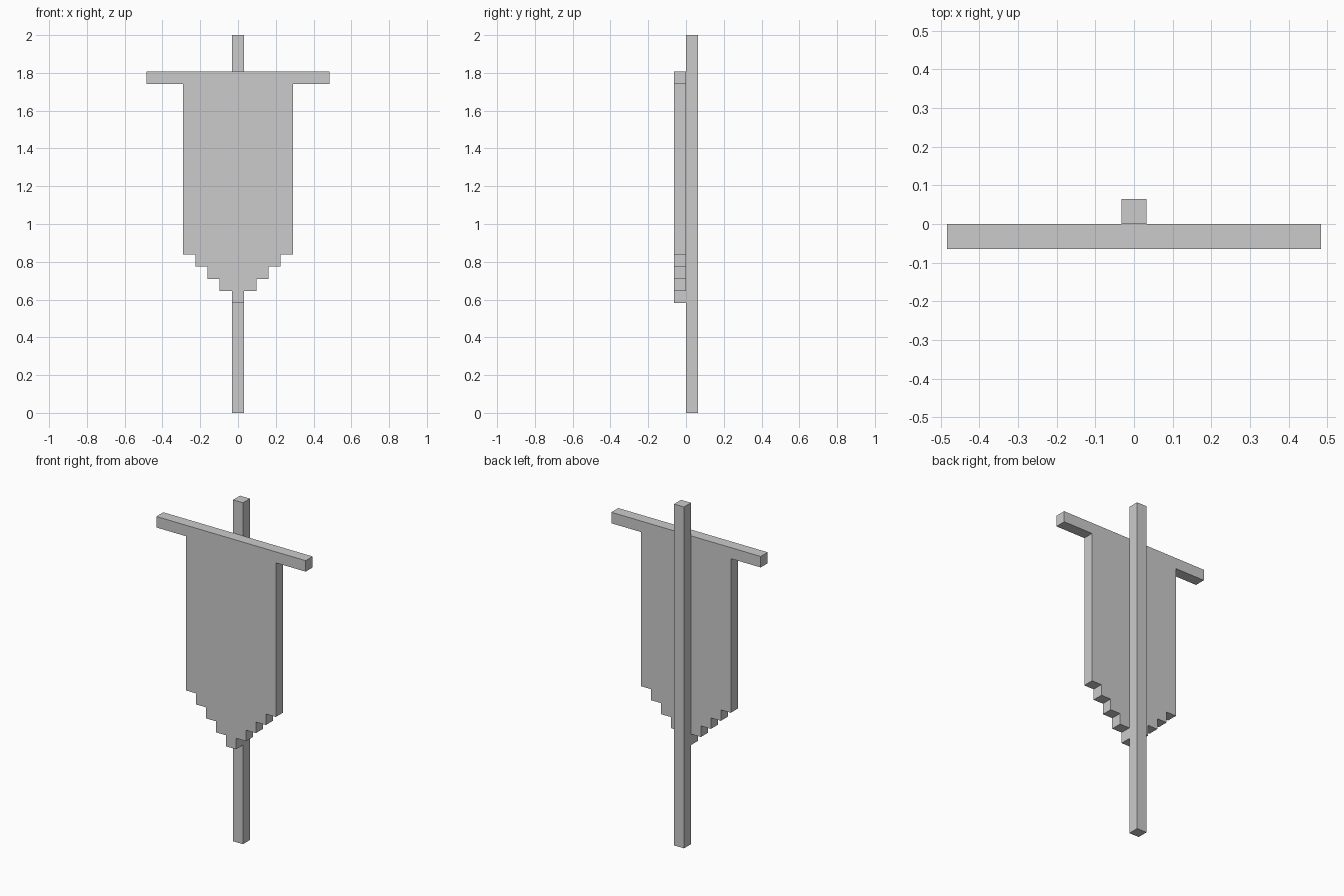
import bpy, bmesh

if "Cube" in bpy.data.objects:
    bpy.data.objects.remove(bpy.data.objects["Cube"])

U = 2 / 31  # one block; the pole is 31 blocks tall


def extruded(name, half_outline, y0, y1):
    """Mirror a right-hand outline (x, z in blocks) and extrude it along y."""
    outline = half_outline + [(-x, z) for x, z in reversed(half_outline)]
    bm = bmesh.new()
    face = bm.faces.new([bm.verts.new((x * U, y0 * U, z * U)) for x, z in outline])
    ext = bmesh.ops.extrude_face_region(bm, geom=[face])
    moved = [g for g in ext["geom"] if isinstance(g, bmesh.types.BMVert)]
    bmesh.ops.translate(bm, verts=moved, vec=(0, (y1 - y0) * U, 0))
    bmesh.ops.recalc_face_normals(bm, faces=bm.faces)
    mesh = bpy.data.meshes.new(name)
    bm.to_mesh(mesh)
    bm.free()
    obj = bpy.data.objects.new(name, mesh)
    bpy.context.collection.objects.link(obj)
    return obj


# Upright pole behind the cloth
extruded("pole", [(0.5, 0), (0.5, 31)], 0, 1)

# Banner cloth with stepped point, in one piece with its crossbar
steps = []
for i in range(5):
    steps += [(0.5 + i, 9 + i), (0.5 + i, 10 + i)]
steps[-1] = (4.5, 27)  # last step runs up the straight side
crossbar = [(7.5, 27), (7.5, 28)]
extruded("banner_and_crossbar", steps + crossbar, -1, 0)
